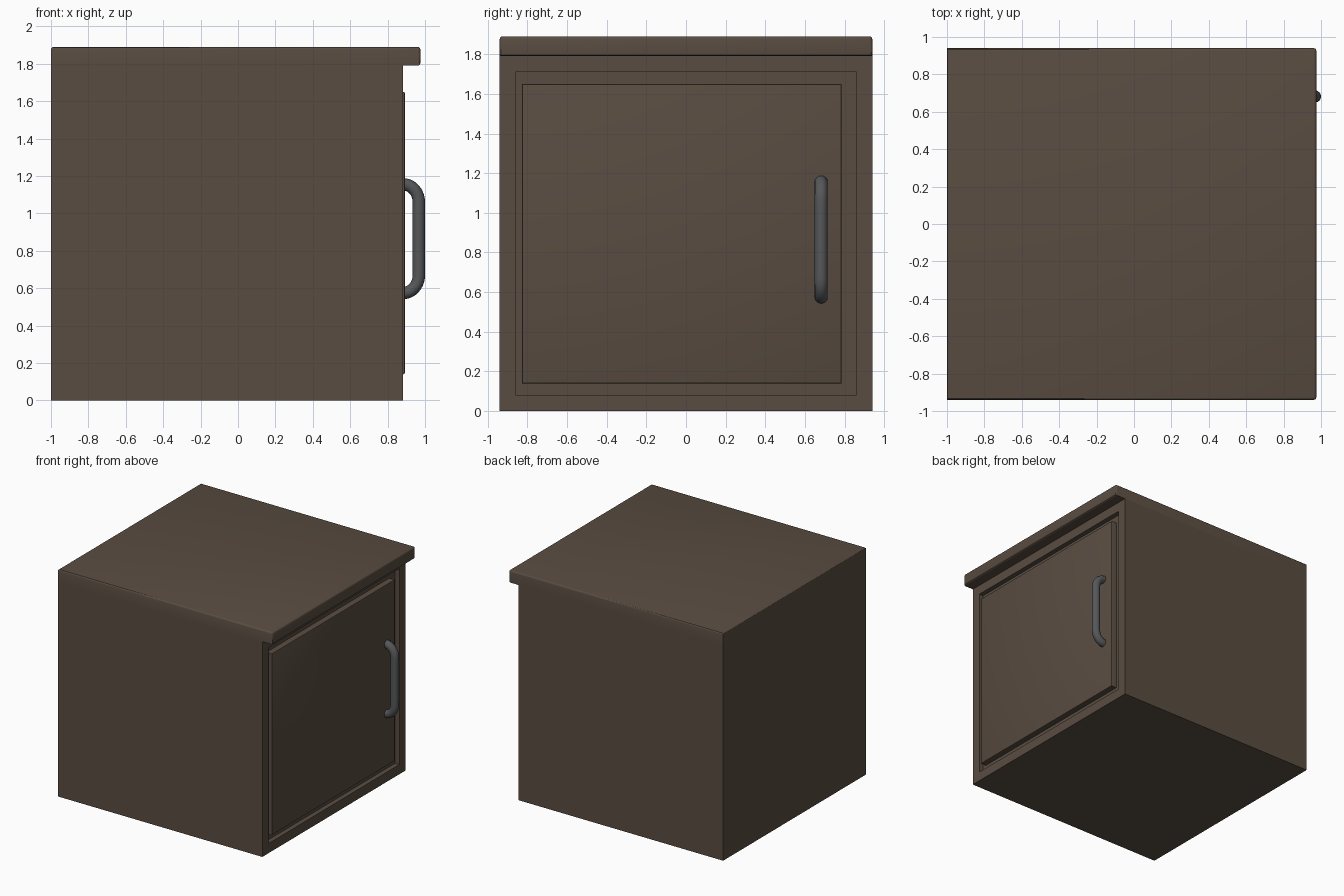
import bpy, bmesh
from mathutils import Vector

if "Cube" in bpy.data.objects:
    bpy.data.objects.remove(bpy.data.objects["Cube"])


def material(name, rgb):
    m = bpy.data.materials.new(name)
    m.diffuse_color = (*rgb, 1)
    m.use_nodes = True
    m.node_tree.nodes["Principled BSDF"].inputs["Base Color"].default_value = m.diffuse_color
    return m


def finish(ob, mat):
    ob.data.materials.append(mat)
    bpy.context.view_layer.objects.active = ob
    bpy.ops.object.select_all(action='DESELECT')
    ob.select_set(True)
    bpy.ops.object.shade_smooth_by_angle()


def box(name, lo, hi, mat, edit=None):
    lo, hi = Vector(lo), Vector(hi)
    bm = bmesh.new()
    bmesh.ops.create_cube(bm, size=1)
    for v in bm.verts:
        v.co = Vector((a + b) / 2 + c * (b - a) for a, b, c in zip(lo, hi, v.co))
    if edit:
        edit(bm)
    me = bpy.data.meshes.new(name)
    bm.to_mesh(me)
    bm.free()
    ob = bpy.data.objects.new(name, me)
    bpy.context.collection.objects.link(ob)
    finish(ob, mat)
    return ob


def recess_door_side(bm):
    face = max(bm.faces, key=lambda f: f.calc_center_median().x)
    bmesh.ops.inset_individual(bm, faces=[face], thickness=0.113)
    new = bmesh.ops.extrude_discrete_faces(bm, faces=[face])['faces'][0]
    bmesh.ops.translate(bm, vec=(-0.04, 0, 0), verts=new.verts)


def round_top_and_front(bm):
    xm = max(v.co.x for v in bm.verts) - 0.001
    zm = max(v.co.z for v in bm.verts) - 0.001
    edges = [e for e in bm.edges if all(v.co.x > xm for v in e.verts)
             or all(v.co.z > zm for v in e.verts)]
    bmesh.ops.bevel(bm, geom=edges, offset=0.014, segments=3,
                    profile=0.5, affect='EDGES')


def round_front(bm):
    xm = max(v.co.x for v in bm.verts) - 0.001
    edges = [e for e in bm.edges if all(v.co.x > xm for v in e.verts)]
    bmesh.ops.bevel(bm, geom=edges, offset=0.007, segments=2,
                    profile=0.5, affect='EDGES')


wood = material("dark_wood", (0.10, 0.073, 0.053))
metal = material("dark_metal", (0.09, 0.095, 0.10))

# Cabinet body with a recessed opening, overhanging top, and door
box("cabinet_body", (-1, -0.94, 0), (0.882, 0.94, 1.79), wood, recess_door_side)
box("cabinet_top", (-1, -0.94, 1.79), (0.975, 0.94, 1.89), wood, round_top_and_front)
box("door", (0.842, -0.828, 0.14), (0.892, 0.785, 1.65), wood, round_front)

# Handle: a tube swept along a bow-shaped path
cu = bpy.data.curves.new("door_handle", 'CURVE')
cu.dimensions = '3D'
cu.bevel_depth = 0.033
cu.bevel_resolution = 6
cu.resolution_u = 10
sp = cu.splines.new('BEZIER')
sp.bezier_points.add(3)
mid, y, xa, xb = 0.865, 0.682, 0.885, 0.967
for p, (x, dz, inward, outward) in zip(sp.bezier_points, [
        (xa, -0.29, (-0.03, 0), (0.045, 0)),
        (xb, -0.195, (0, -0.052), (0, 0.1)),
        (xb, 0.195, (0, -0.1), (0, 0.052)),
        (xa, 0.29, (0.045, 0), (-0.03, 0))]):
    p.handle_left_type = p.handle_right_type = 'FREE'
    p.co = (x, y, mid + dz)
    p.handle_left = p.co + Vector((inward[0], 0, inward[1]))
    p.handle_right = p.co + Vector((outward[0], 0, outward[1]))
handle = bpy.data.objects.new("door_handle", cu)
bpy.context.collection.objects.link(handle)
bpy.ops.object.select_all(action='DESELECT')
bpy.context.view_layer.objects.active = handle
handle.select_set(True)
bpy.ops.object.convert(target='MESH')
finish(bpy.context.view_layer.objects.active, metal)
